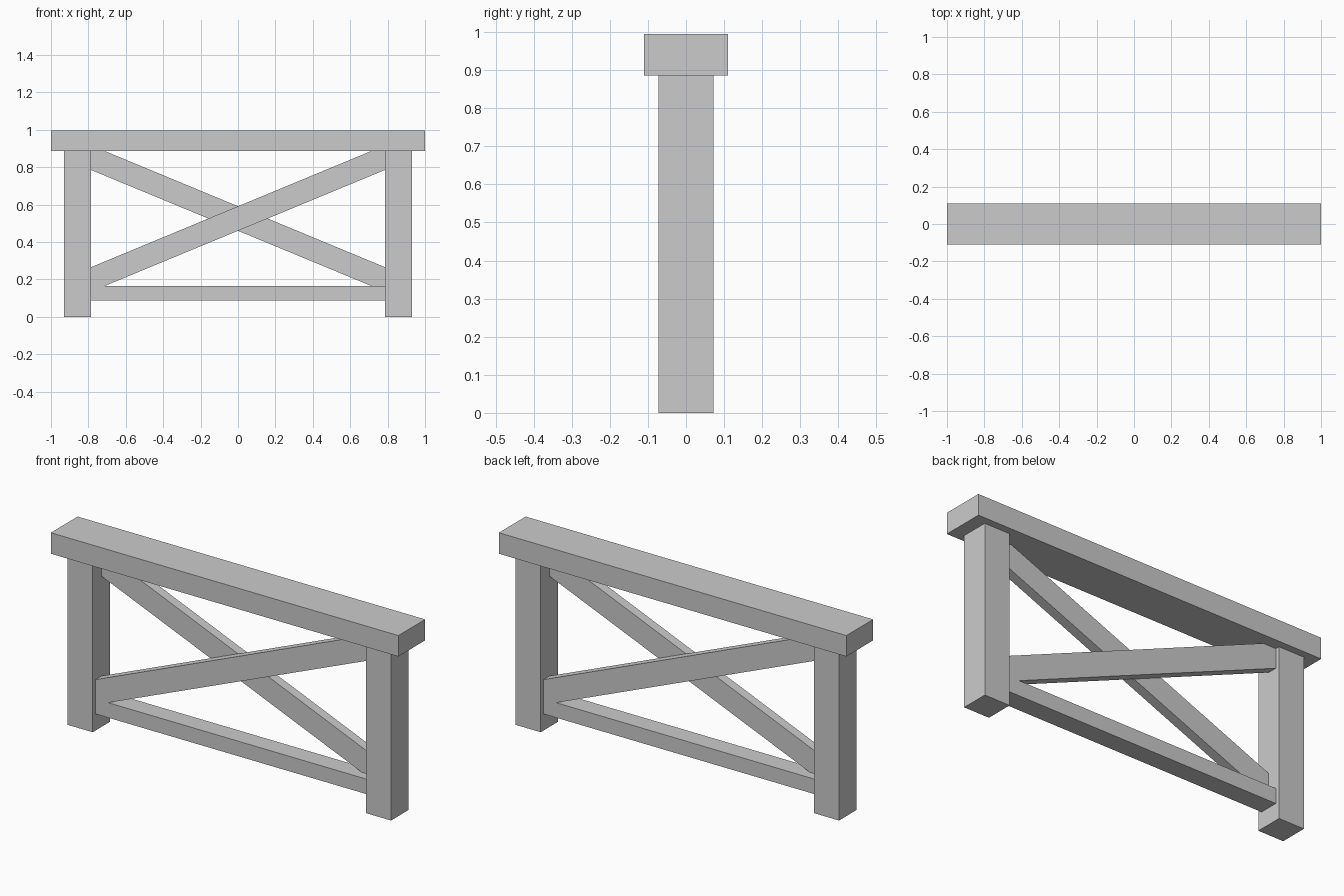
import bpy, bmesh

if "Cube" in bpy.data.objects:
    bpy.data.objects.remove(bpy.data.objects["Cube"])

POST_IN, POST_OUT = 0.786, 0.931      # post inner / outer x
RAIL_Z0, RAIL_Z1 = 0.087, 0.165       # bottom rail
BEAM_Z0, BEAM_Z1 = 0.886, 0.995       # top beam


def prism(name, outline, y0, y1):
    """Extrude an x-z outline from y0 to y1."""
    bm = bmesh.new()
    face = bm.faces.new([bm.verts.new((x, y0, z)) for x, z in outline])
    ext = bmesh.ops.extrude_face_region(bm, geom=[face])
    verts = [g for g in ext["geom"] if isinstance(g, bmesh.types.BMVert)]
    bmesh.ops.translate(bm, verts=verts, vec=(0, y1 - y0, 0))
    bmesh.ops.recalc_face_normals(bm, faces=bm.faces)
    mesh = bpy.data.meshes.new(name)
    bm.to_mesh(mesh)
    bm.free()
    obj = bpy.data.objects.new(name, mesh)
    bpy.context.collection.objects.link(obj)
    return obj


def box(name, x0, x1, half_y, z0, z1):
    return prism(name, [(x0, z0), (x1, z0), (x1, z1), (x0, z1)], -half_y, half_y)


# Top beam and bottom rail
box("top_beam", -1, 1, 0.11, BEAM_Z0, BEAM_Z1)
box("bottom_rail", -POST_IN, POST_IN, 0.05, RAIL_Z0, RAIL_Z1)

# Posts
box("left_post", -POST_OUT, -POST_IN, 0.072, 0, BEAM_Z0)
box("right_post", POST_IN, POST_OUT, 0.072, 0, BEAM_Z0)

# Cross braces, ends trimmed to the posts, rail and beam
brace = [(-POST_IN, RAIL_Z1), (-0.712, RAIL_Z1), (POST_IN, 0.785),
         (POST_IN, BEAM_Z0), (0.712, BEAM_Z0), (-POST_IN, 0.265)]
prism("front_brace", brace, -0.05, 0)
prism("back_brace", [(-x, z) for x, z in brace], 0, 0.05)
